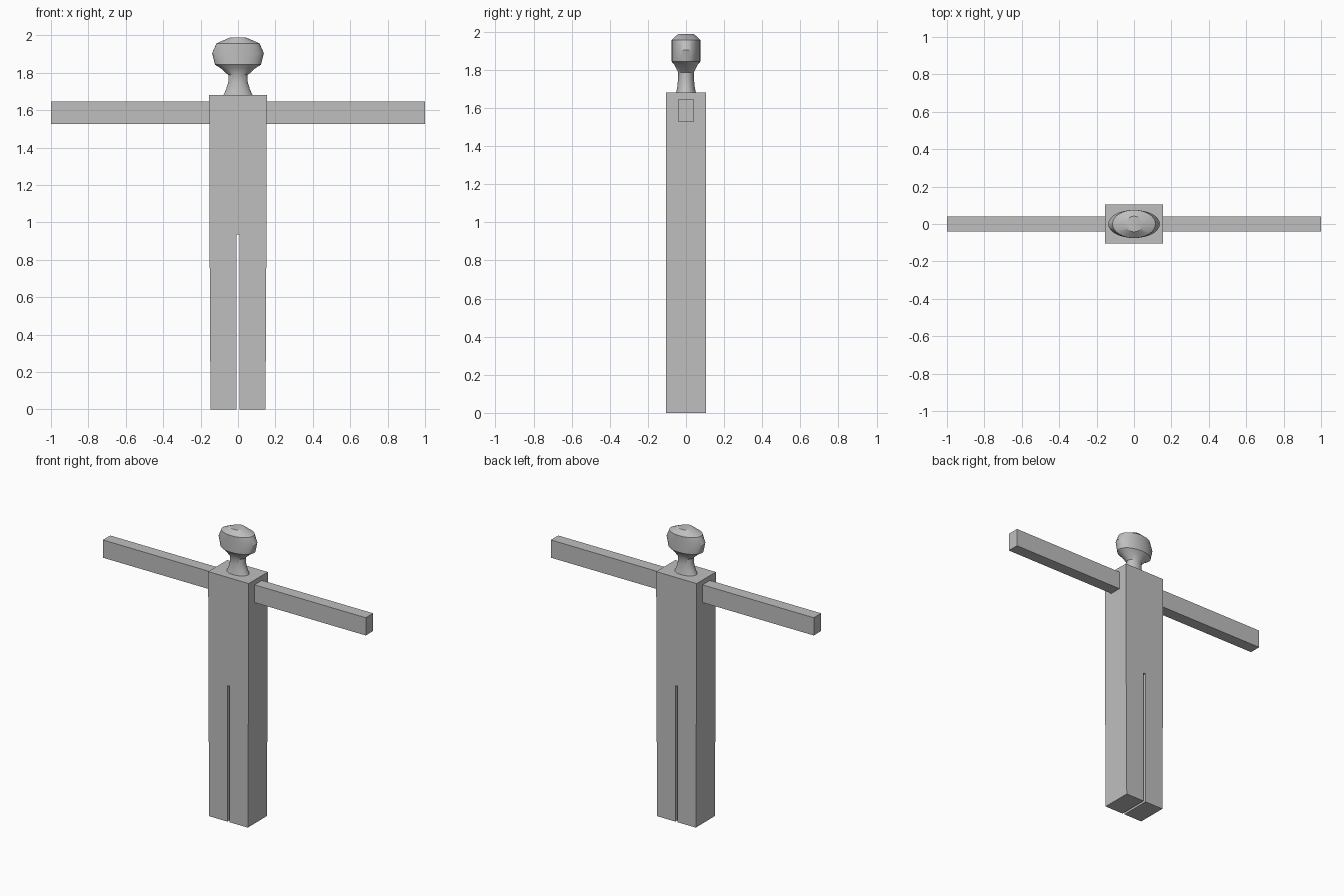
import bpy, bmesh, math

if "Cube" in bpy.data.objects:
    bpy.data.objects.remove(bpy.data.objects["Cube"])

grey = bpy.data.materials.new("plain grey")
grey.diffuse_color = (0.52, 0.52, 0.52, 1)
grey.use_nodes = True
grey.node_tree.nodes["Principled BSDF"].inputs["Base Color"].default_value = grey.diffuse_color


def add_object(name, bm):
    bmesh.ops.recalc_face_normals(bm, faces=bm.faces)
    mesh = bpy.data.meshes.new(name)
    bm.to_mesh(mesh)
    bm.free()
    mesh.materials.append(grey)
    obj = bpy.data.objects.new(name, mesh)
    bpy.context.collection.objects.link(obj)
    return obj


# Torso and slightly tapered legs: one front profile with a slot, extruded in depth
half = [(0.008, 0.935), (0.008, 0), (0.147, 0), (0.152, 0.935), (0.154, 1.68)]
profile = half + [(-x, z) for x, z in reversed(half)]
bm = bmesh.new()
front = bm.faces.new([bm.verts.new((x, -0.104, z)) for x, z in profile])
ext = bmesh.ops.extrude_face_region(bm, geom=[front], use_keep_orig=True)
bmesh.ops.translate(bm, vec=(0, 0.208, 0),
                    verts=[v for v in ext["geom"] if isinstance(v, bmesh.types.BMVert)])
add_object("body", bm)

# Straight arms
for side, name in ((-1, "left_arm"), (1, "right_arm")):
    bm = bmesh.new()
    bmesh.ops.create_cube(bm, size=1)
    for v in bm.verts:
        v.co = (side * 0.576 + v.co.x * 0.848, v.co.y * 0.08, 1.586 + v.co.z * 0.122)
    add_object(name, bm)

# Neck and head: stacked elliptical rings (x radius, y radius, height)
rings = [(0.078, 0.052, 1.68), (0.064, 0.046, 1.71), (0.052, 0.042, 1.75),
         (0.052, 0.042, 1.787), (0.09, 0.058, 1.822), (0.123, 0.075, 1.843),
         (0.138, 0.075, 1.905), (0.115, 0.075, 1.957), (0.045, 0.042, 1.987)]
SEGMENTS = 32
bm = bmesh.new()
loops = []
for rx, ry, z in rings:
    angles = [2 * math.pi * i / SEGMENTS for i in range(SEGMENTS)]
    loops.append([bm.verts.new((rx * math.cos(a), ry * math.sin(a), z)) for a in angles])
for low, high in zip(loops, loops[1:]):
    for i in range(SEGMENTS):
        j = (i + 1) % SEGMENTS
        bm.faces.new((low[i], low[j], high[j], high[i]))
bm.faces.new(loops[0])
bm.faces.new(loops[-1])
head = add_object("head_and_neck", bm)
bpy.context.view_layer.objects.active = head
head.select_set(True)
bpy.ops.object.shade_smooth_by_angle(angle=math.radians(30))
